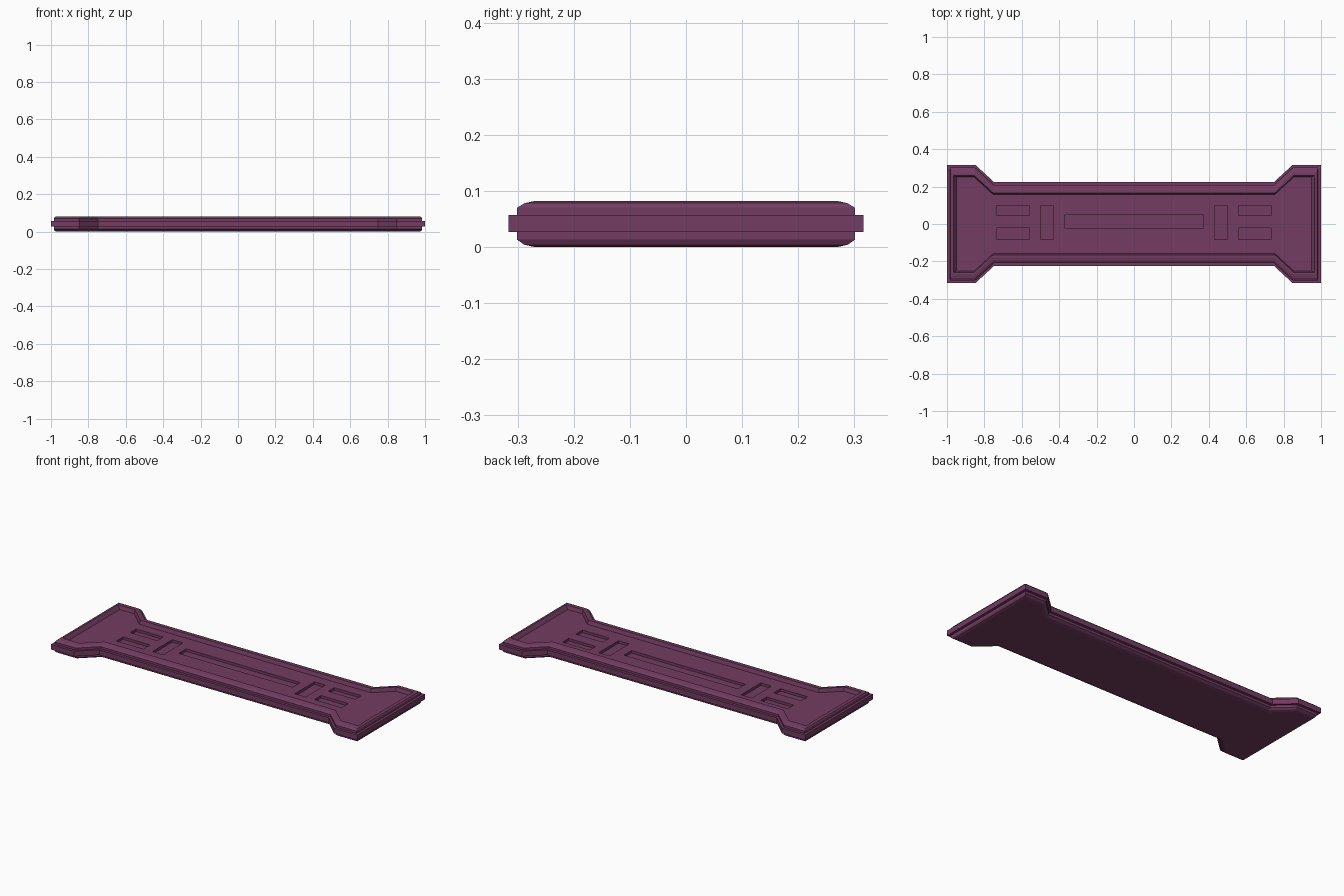
import bpy, bmesh

if "Cube" in bpy.data.objects:
    bpy.data.objects.remove(bpy.data.objects["Cube"])

mat = bpy.data.materials.new("plum")
mat.diffuse_color = (0.17, 0.045, 0.12, 1)
mat.use_nodes = True
mat.node_tree.nodes["Principled BSDF"].inputs["Base Color"].default_value = mat.diffuse_color


def outline(dx, dy):
    """Dumbbell outline, inset by dx at the ends and dy along the sides."""
    quarter = [(1 - dx, 0.316 - dy), (0.848 + 0.1 * dy, 0.316 - dy), (0.748 + 0.1 * dy, 0.224 - dy)]
    back = quarter + [(-x, y) for x, y in reversed(quarter)]
    return back + [(-x, -y) for x, y in back]


def finish(bm, name):
    bmesh.ops.recalc_face_normals(bm, faces=bm.faces)
    mesh = bpy.data.meshes.new(name)
    bm.to_mesh(mesh)
    bm.free()
    ob = bpy.data.objects.new(name, mesh)
    bpy.context.collection.objects.link(ob)
    mesh.materials.append(mat)
    return ob


# Plate: stacked outlines from the underside, round the edge band, into the recess
levels = [
    (0.030, 0.046, 0.0), (0.020, 0.028, 0.004), (0.015, 0.015, 0.013), (0.015, 0.015, 0.027),
    (0, 0, 0.027), (0, 0, 0.057), (0.015, 0.015, 0.057), (0.015, 0.015, 0.070),
    (0.020, 0.028, 0.078), (0.030, 0.046, 0.082), (0.036, 0.058, 0.082), (0.052, 0.065, 0.060),
]
bm = bmesh.new()
rings = [[bm.verts.new((x, y, z)) for x, y in outline(dx, dy)] for dx, dy, z in levels]
for a, b in zip(rings, rings[1:]):
    for i in range(len(a)):
        j = (i + 1) % len(a)
        bm.faces.new((a[i], a[j], b[j], b[i]))
bm.faces.new(rings[0])
bm.faces.new(rings[-1])
plate = finish(bm, "plate")

# Pockets sunk into the recessed floor: x0, x1, y0, y1
pockets = [(-0.372, 0.372, -0.022, 0.048)]
for x0, x1, y0, y1 in [(0.43, 0.50, -0.084, 0.10), (0.558, 0.735, 0.045, 0.10), (0.558, 0.735, -0.084, -0.022)]:
    pockets += [(x0, x1, y0, y1), (-x1, -x0, y0, y1)]
bm = bmesh.new()
for x0, x1, y0, y1 in pockets:
    cube = bmesh.ops.create_cube(bm, size=1)["verts"]
    bmesh.ops.scale(bm, vec=(x1 - x0, y1 - y0, 0.06), verts=cube)
    bmesh.ops.translate(bm, vec=((x0 + x1) / 2, (y0 + y1) / 2, 0.075), verts=cube)
cutter = finish(bm, "pocket_cutter")
cutter.hide_render = True

cut = plate.modifiers.new("pockets", 'BOOLEAN')
cut.operation = 'DIFFERENCE'
cut.solver = 'EXACT'
cut.object = cutter
bpy.context.view_layer.objects.active = plate
bpy.ops.object.modifier_apply(modifier=cut.name)
bpy.data.objects.remove(cutter)
